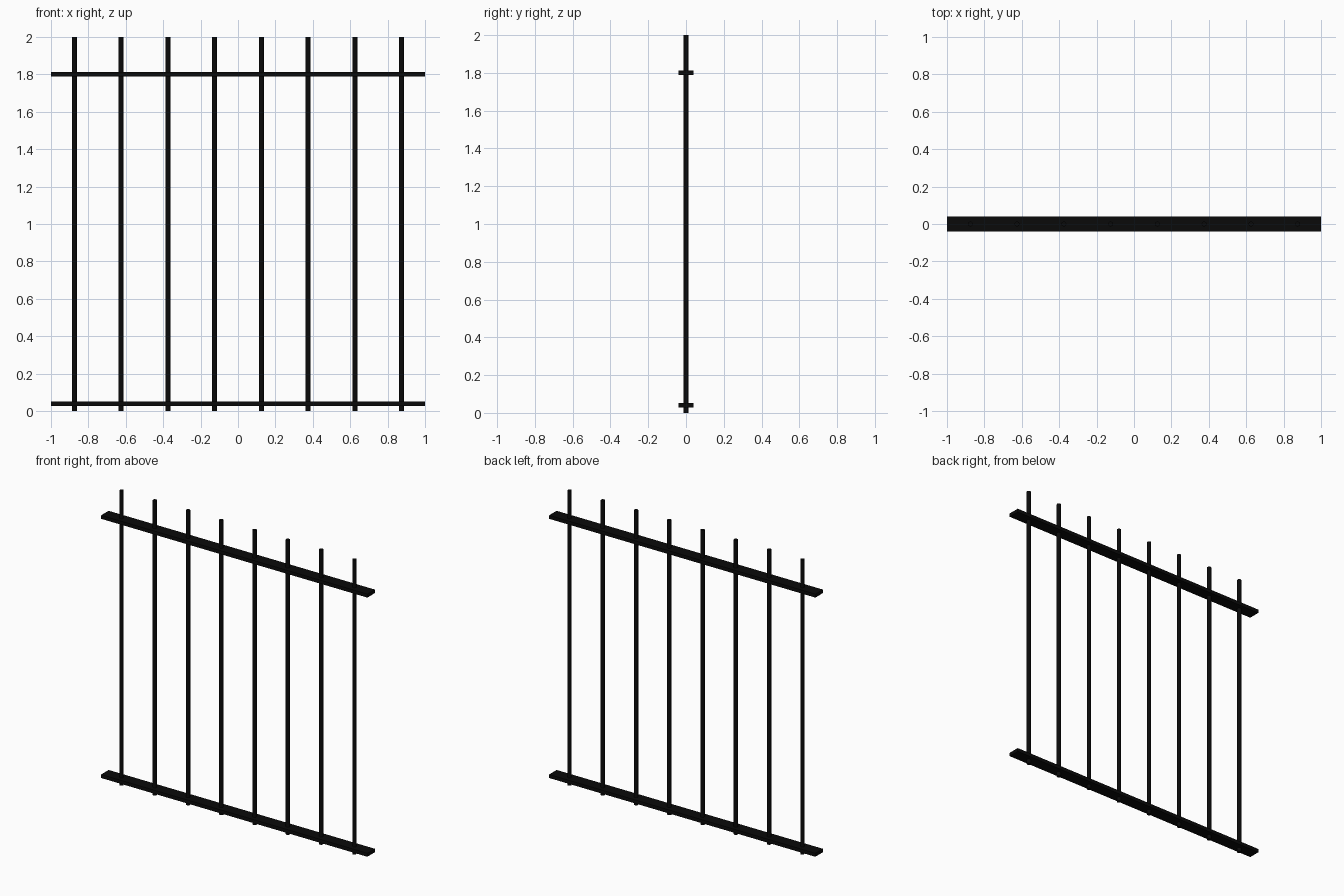
import bpy

cube = bpy.data.objects.get("Cube")
if cube:
    bpy.data.objects.remove(cube, do_unlink=True)

# Black painted iron
iron = bpy.data.materials.new("black_iron")
iron.use_nodes = True
colour = (0.003, 0.003, 0.003, 1)
iron.diffuse_color = colour
iron.node_tree.nodes["Principled BSDF"].inputs["Base Color"].default_value = colour


def finish(name):
    obj = bpy.context.object
    obj.name = name
    obj.data.materials.append(iron)
    return obj


# Flat horizontal rails
for name, z in (("bottom_rail", 0.04), ("top_rail", 1.80)):
    bpy.ops.mesh.primitive_cube_add(size=1, location=(0, 0, z))
    rail = finish(name)
    rail.scale = (2, 0.08, 0.024)
    bpy.ops.object.transform_apply(location=False, rotation=False, scale=True)

# Round upright bars, evenly spaced through the rails
BARS = 8
SPACING = 2 / BARS
for i in range(BARS):
    x = (i - (BARS - 1) / 2) * SPACING
    bpy.ops.mesh.primitive_cylinder_add(vertices=16, radius=0.0135, depth=2, location=(x, 0, 1))
    finish(f"upright_bar_{i + 1}")
    bpy.ops.object.shade_smooth_by_angle()
